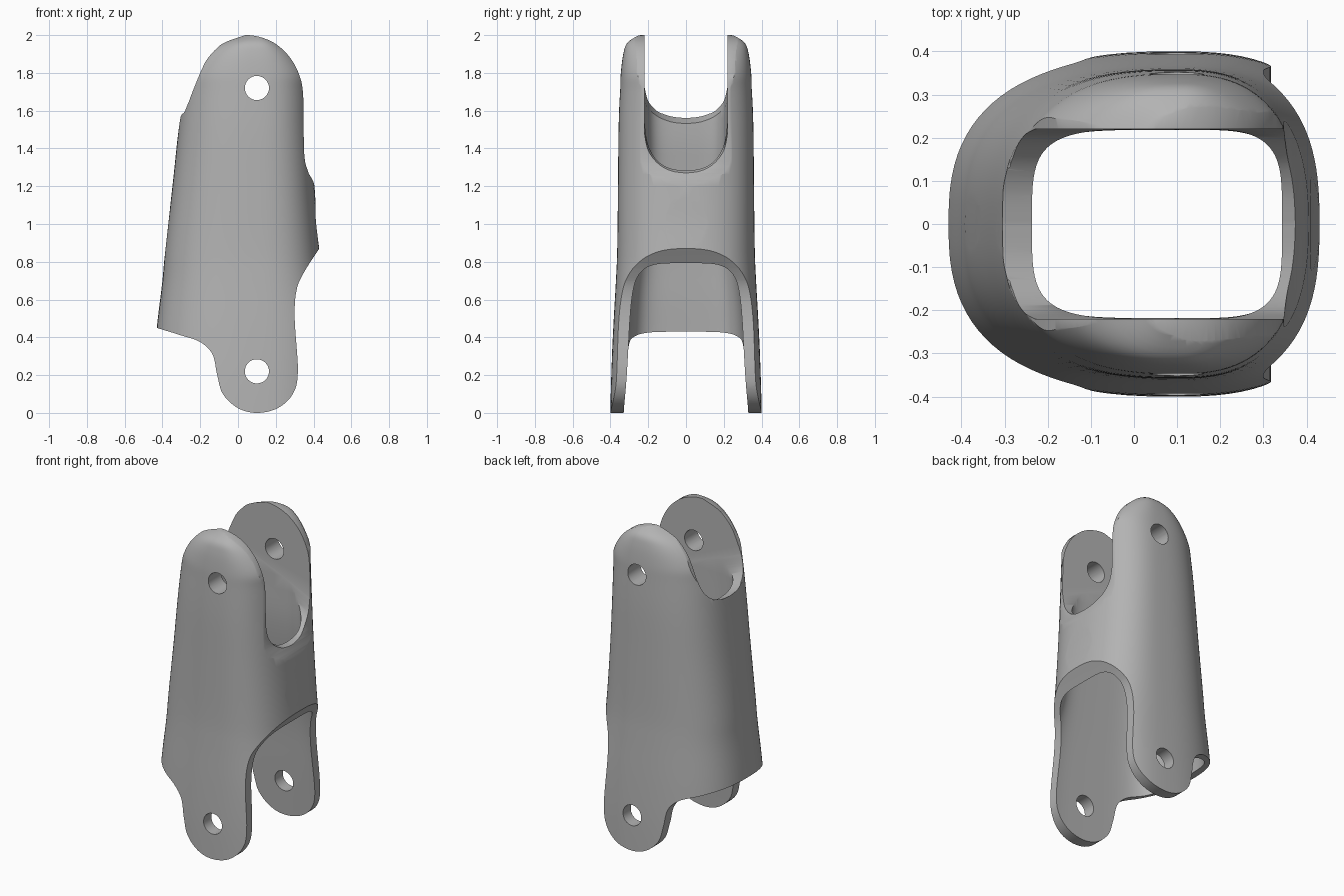
import bpy, bmesh, math

cube = bpy.data.objects.get("Cube")
if cube:
    bpy.data.objects.remove(cube, do_unlink=True)

CX = 0.1  # x of the pivot axis


def spline(points, steps=6):
    """Smooth curve through points of any dimension (open ends)."""
    pts = [points[0]] + list(points) + [points[-1]]
    out = []
    for i in range(1, len(pts) - 2):
        quad = pts[i - 1:i + 3]
        for s in range(steps):
            t = s / steps
            out.append(tuple(
                b + 0.5 * t * (c - a + t * (2 * a - 5 * b + 4 * c - d + t * (3 * (b - c) + d - a)))
                for a, b, c, d in zip(*quad)))
    out.append(tuple(points[-1]))
    return out


def skin(name, rings):
    """Closed solid through a list of equal rings."""
    bm = bmesh.new()
    loops = [[bm.verts.new(p) for p in ring] for ring in rings]
    n = len(loops[0])
    for a, b in zip(loops, loops[1:]):
        for i in range(n):
            j = (i + 1) % n
            bm.faces.new((a[i], a[j], b[j], b[i]))
    bm.faces.new(loops[0][::-1])
    bm.faces.new(loops[-1])
    bmesh.ops.recalc_face_normals(bm, faces=bm.faces)
    mesh = bpy.data.meshes.new(name)
    bm.to_mesh(mesh)
    bm.free()
    obj = bpy.data.objects.new(name, mesh)
    bpy.context.collection.objects.link(obj)
    return obj


def section(z, left, right, half, power, count=96):
    """Rounded cross-section with separate left and right radii."""
    ring = []
    for i in range(count):
        a = math.tau * i / count
        c, s = math.cos(a), math.sin(a)
        r = right if c > 0 else left
        ring.append((CX + r * math.copysign(abs(c) ** (2 / power), c),
                     half * math.copysign(abs(s) ** (2 / power), s), z))
    return ring


def loft(name, keys, power):
    return skin(name, [section(*k, power) for k in spline(keys, 5)])


def combine(body, tool, operation):
    mod = body.modifiers.new("cut", 'BOOLEAN')
    mod.operation = operation
    mod.solver = 'EXACT'
    mod.object = tool
    bpy.context.view_layer.update()
    graph = bpy.context.evaluated_depsgraph_get()
    mesh = bpy.data.meshes.new_from_object(body.evaluated_get(graph))
    body.modifiers.clear()
    body.data = mesh
    bpy.data.objects.remove(tool, do_unlink=True)


# Outer shell: height, left radius, right radius, half depth
link = loft("finger_link_sleeve", [
    (-0.05, 0.56, 0.42, 0.401), (0.2, 0.55, 0.42, 0.396), (0.45, 0.53, 0.4, 0.385),
    (0.7, 0.50, 0.35, 0.371), (0.87, 0.485, 0.33, 0.364), (1.2, 0.447, 0.305, 0.36),
    (1.5, 0.415, 0.29, 0.357), (1.7, 0.39, 0.285, 0.35), (1.8, 0.37, 0.28, 0.345),
    (1.9, 0.3, 0.215, 0.332), (1.96, 0.21, 0.14, 0.31), (2.0, 0.1, 0.06, 0.25)], 2.6)

# Side outline that trims the ears and the lower arch
upper = spline([(-0.43, 0.45), (-0.37, 0.99), (-0.31, 1.53), (-0.28, 1.6), (-0.2, 1.8),
                (-0.15, 1.89), (-0.06, 1.97), (0.05, 2.0), (0.17, 1.97), (0.26, 1.9),
                (0.32, 1.8), (0.345, 1.68), (0.35, 1.38), (0.37, 1.28), (0.405, 1.2),
                (0.412, 1.02), (0.43, 0.87)])
lower = spline([(0.43, 0.87), (0.35, 0.745), (0.31, 0.65), (0.3, 0.5), (0.317, 0.22),
                (0.29, 0.1), (0.21, 0.025), (0.1, 0.0), (0.0, 0.025), (-0.08, 0.1),
                (-0.11, 0.2), (-0.135, 0.31), (-0.2, 0.375), (-0.3, 0.41), (-0.43, 0.45)])
outline = upper[:-1] + lower[:-1]
combine(link, skin("outline", [[(x, y, z) for x, z in outline] for y in (-0.6, 0.6)]), 'INTERSECT')

# Hollow core, narrowing towards the top
combine(link, loft("core", [
    (-0.1, 0.49, 0.42, 0.336), (0.3, 0.475, 0.4, 0.312), (0.6, 0.445, 0.33, 0.295),
    (0.87, 0.42, 0.265, 0.265), (1.25, 0.37, 0.245, 0.222), (1.56, 0.335, 0.235, 0.22),
    (2.2, 0.33, 0.235, 0.22)], 4.5), 'DIFFERENCE')

# U-shaped slot between the upper ears, sloping down to the arch side
half_u = spline([(0.0, 0.0), (0.08, 0.01), (0.15, 0.045), (0.2, 0.11), (0.22, 0.2)])
u_shape = [(-y, z) for y, z in half_u[:0:-1]] + half_u
rings = []
for x, base in ((-0.7, 1.73), (0.7, 1.13)):
    rings.append([(x, y, base + z) for y, z in u_shape] + [(x, 0.22, 2.4), (x, -0.22, 2.4)])
combine(link, skin("slot", rings), 'DIFFERENCE')

# Pivot holes through both pairs of ears
for height in (0.22, 1.72):
    circle = [(CX + 0.064 * math.cos(math.tau * i / 32), height + 0.064 * math.sin(math.tau * i / 32))
              for i in range(32)]
    combine(link, skin("pivot", [[(x, y, z) for x, z in circle] for y in (-0.6, 0.6)]), 'DIFFERENCE')

# One plain grey for the whole part
grey = bpy.data.materials.new("plain_grey")
grey.use_nodes = True
colour = (0.45, 0.45, 0.45, 1)
grey.diffuse_color = colour
grey.node_tree.nodes["Principled BSDF"].inputs["Base Color"].default_value = colour
link.data.materials.clear()
link.data.materials.append(grey)
for face in link.data.polygons:
    face.material_index = 0

bpy.ops.object.select_all(action='DESELECT')
link.select_set(True)
bpy.context.view_layer.objects.active = link
bpy.ops.object.shade_smooth_by_angle(angle=math.radians(35))
